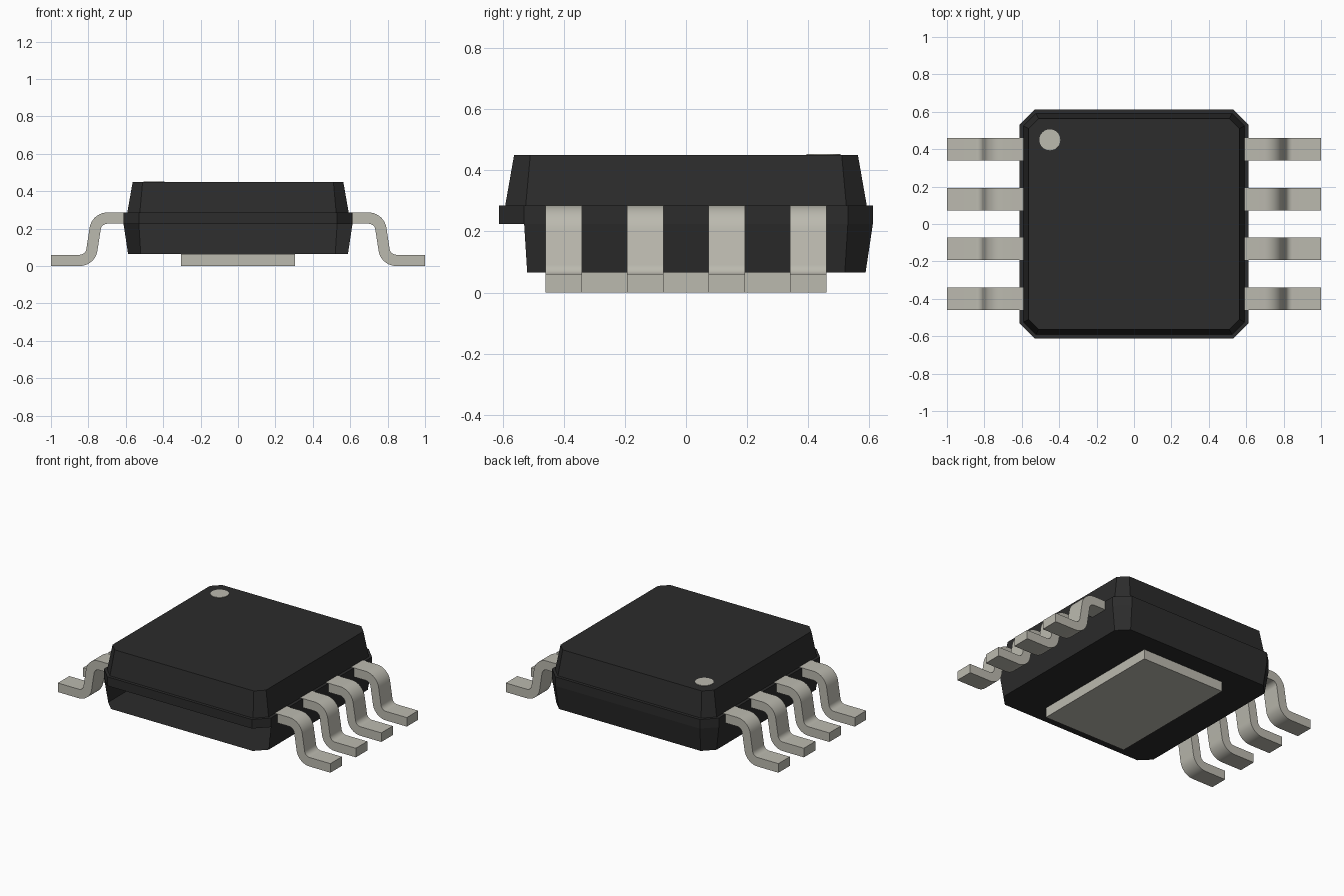
import bpy, bmesh, math
from mathutils import Vector

cube = bpy.data.objects.get("Cube")
if cube:
    bpy.data.objects.remove(cube, do_unlink=True)


def material(name, rgb):
    m = bpy.data.materials.new(name)
    m.use_nodes = True
    m.diffuse_color = (*rgb, 1)
    bsdf = m.node_tree.nodes["Principled BSDF"]
    bsdf.inputs["Base Color"].default_value = (*rgb, 1)
    bsdf.inputs["Roughness"].default_value = 0.6
    return m


BLACK = material("black plastic", (0.025, 0.025, 0.025))
METAL = material("tinned metal", (0.50, 0.49, 0.43))


def finish(name, bm, mat, smooth=False):
    bmesh.ops.recalc_face_normals(bm, faces=bm.faces[:])
    me = bpy.data.meshes.new(name)
    bm.to_mesh(me)
    bm.free()
    me.materials.append(mat)
    ob = bpy.data.objects.new(name, me)
    bpy.context.collection.objects.link(ob)
    if smooth:
        bpy.ops.object.select_all(action='DESELECT')
        ob.select_set(True)
        bpy.context.view_layer.objects.active = ob
        bpy.ops.object.shade_smooth_by_angle(angle=math.radians(35))
    return ob


# Package body: chamfered-square rings (half width, straight half length, z)
RINGS = [(0.588, 0.52, 0.065), (0.612, 0.53, 0.225), (0.612, 0.53, 0.285),
         (0.592, 0.525, 0.285), (0.563, 0.51, 0.45)]
bm = bmesh.new()
loops = []
for h, c, z in RINGS:
    pts = [(c, -h), (h, -c), (h, c), (c, h), (-c, h), (-h, c), (-h, -c), (-c, -h)]
    loops.append([bm.verts.new((x, y, z)) for x, y in pts])
for level, (lo, hi) in enumerate(zip(loops, loops[1:])):
    for i in range(8):
        # the lower wall is open along the front and its two corners
        if level == 0 and i in (0, 6, 7):
            continue
        j = (i + 1) % 8
        bm.faces.new((lo[i], lo[j], hi[j], hi[i]))
bm.faces.new(loops[0][::-1])
bm.faces.new(loops[-1])
finish("package_body", bm, BLACK)

# Thermal pad under the body
bm = bmesh.new()
bmesh.ops.create_cube(bm, size=1)
for v in bm.verts:
    v.co = (v.co.x * 0.61, v.co.y * 0.92, (v.co.z + 0.5) * 0.065)
finish("thermal_pad", bm, METAL)

# Pin one marker on the top
bm = bmesh.new()
bmesh.ops.create_cone(bm, cap_ends=True, segments=32, radius1=0.056, radius2=0.056, depth=0.004)
bmesh.ops.translate(bm, verts=bm.verts[:], vec=(-0.45, 0.45, 0.451))
finish("pin_one_marker", bm, METAL)


# Gull-wing leads: centreline with two rounded bends, thickened to a strip
def lead_path():
    path = [Vector((0.592, 0.256))]
    corners = [Vector((0.755, 0.256)), Vector((0.79, 0.03))]
    ends = [Vector((0.592, 0.256)), *corners, Vector((1.0, 0.03))]
    radius, steps = 0.066, 10
    for a, b, c in zip(ends, ends[1:], ends[2:]):
        u, w = (a - b).normalized(), (c - b).normalized()
        half = u.angle(w) / 2
        centre = b + (u + w).normalized() * radius / math.sin(half)
        start = b + u * radius / math.tan(half) - centre
        end = b + w * radius / math.tan(half) - centre
        total = start.angle(end)
        for k in range(steps + 1):
            t = k / steps
            d = (start * math.sin((1 - t) * total) + end * math.sin(t * total)) / math.sin(total)
            path.append(centre + d)
    path.append(ends[-1])
    return path


def make_lead(name, side, y, width=0.12, thick=0.06):
    path = lead_path()
    bm = bmesh.new()
    rows = []
    for i, p in enumerate(path):
        t = (path[min(i + 1, len(path) - 1)] - path[max(i - 1, 0)]).normalized()
        if i in (0, len(path) - 1):
            t = Vector((1, 0))
        n = Vector((-t.y, t.x)) * thick / 2
        rows.append([bm.verts.new((side * q.x, y + s * width / 2, q.y))
                     for q, s in ((p + n, -1), (p + n, 1), (p - n, 1), (p - n, -1))])
    for a, b in zip(rows, rows[1:]):
        for i in range(4):
            j = (i + 1) % 4
            bm.faces.new((a[i], a[j], b[j], b[i]))
    bm.faces.new(rows[0])
    bm.faces.new(rows[-1][::-1])
    finish(name, bm, METAL, smooth=True)


for side, label in ((1, "left"), (-1, "right")):
    for n in range(4):
        make_lead(f"{label}_lead_{n + 1}", side, -0.4 + n * 0.2667)
